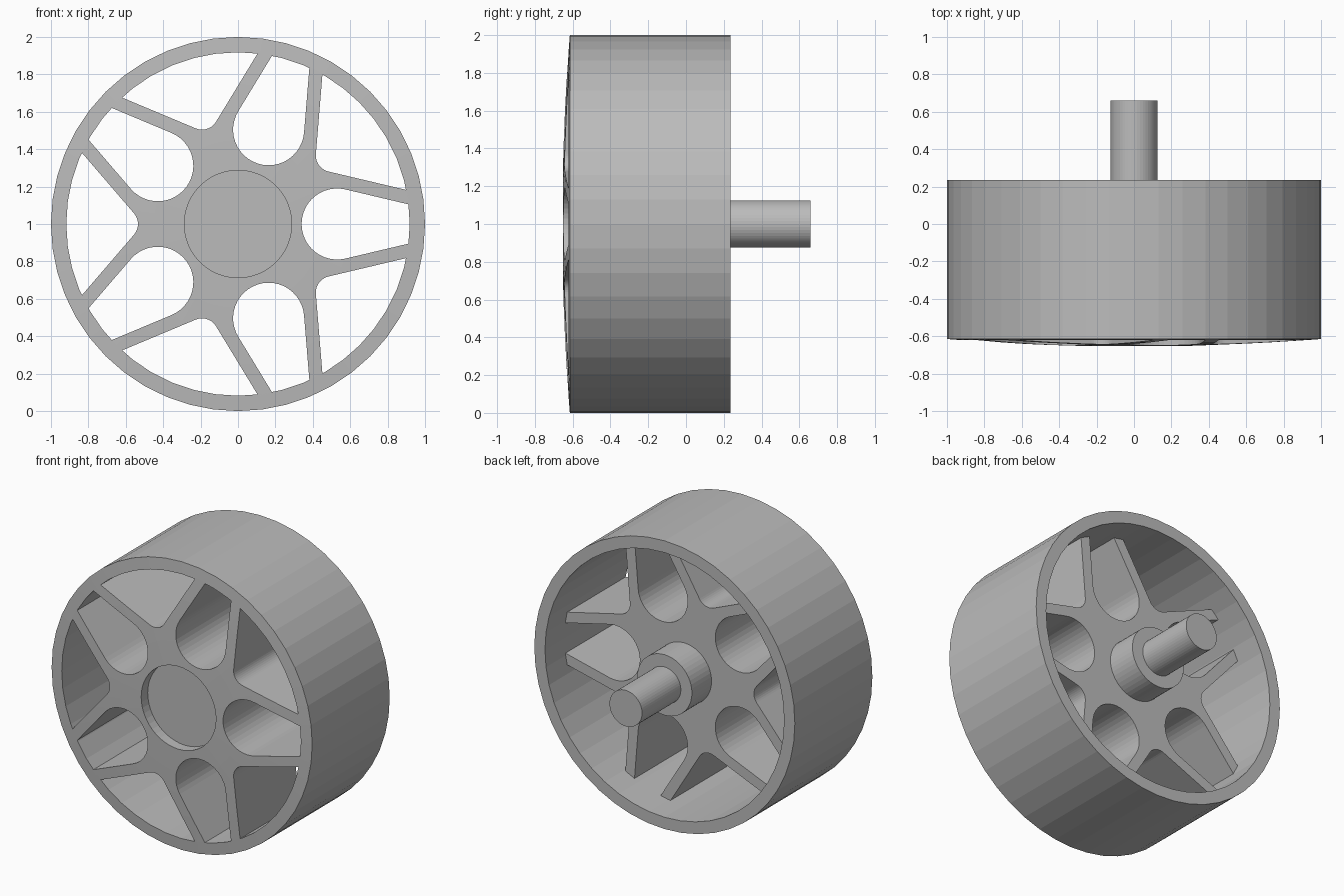
import bpy, bmesh
from math import sin, cos, pi, radians, atan2
from mathutils import Matrix, Vector

if "Cube" in bpy.data.objects:
    bpy.data.objects.remove(bpy.data.objects["Cube"])

SEGMENTS = 48
FRONT, BACK, SPOKE_BACK, SHAFT_END = -0.655, 0.235, 0.02, 0.66
RIM_INNER = 0.918

grey = bpy.data.materials.new("plain grey")
grey.use_nodes = True
grey.diffuse_color = (0.5, 0.5, 0.5, 1)
grey.node_tree.nodes["Principled BSDF"].inputs["Base Color"].default_value = (0.5, 0.5, 0.5, 1)


def dome(r):
    """Depth of the gently bulging front at radius r."""
    return FRONT + 0.04 * r * r


def make_object(name, bm):
    bmesh.ops.recalc_face_normals(bm, faces=bm.faces)
    mesh = bpy.data.meshes.new(name)
    bm.to_mesh(mesh)
    bm.free()
    mesh.materials.append(grey)
    obj = bpy.data.objects.new(name, mesh)
    obj.location.z = 1
    bpy.context.collection.objects.link(obj)
    return obj


def lathe(name, profile, closed=False):
    """Revolve (radius, y) points about the wheel axis."""
    bm = bmesh.new()
    verts = [bm.verts.new((r, y, 0)) for r, y in profile]
    pairs = list(zip(verts, verts[1:]))
    if closed:
        pairs.append((verts[-1], verts[0]))
    edges = [bm.edges.new(p) for p in pairs]
    bmesh.ops.spin(bm, geom=verts + edges, cent=(0, 0, 0), axis=(0, 1, 0),
                   angle=2 * pi, steps=SEGMENTS, use_merge=False)
    bmesh.ops.remove_doubles(bm, verts=bm.verts, dist=1e-4)
    return make_object(name, bm)


def arc(cx, cy, r, start, end, steps):
    return [Vector((cx + r * cos(start + (end - start) * i / steps),
                    cy + r * sin(start + (end - start) * i / steps)))
            for i in range(steps + 1)]


# Rim: an open tube whose front edge follows the dome
lathe("rim", [(1, dome(1)), (1, BACK), (RIM_INNER, BACK), (RIM_INNER, dome(RIM_INNER))], True)

# Collar and axle behind the hub
lathe("hub_collar", [(0, SPOKE_BACK - 0.05), (0.21, SPOKE_BACK - 0.05), (0.21, BACK), (0, BACK)])
lathe("axle", [(0, 0), (0.125, 0), (0.125, SHAFT_END), (0, SHAFT_END)])

# Star outline: five rounded windows, each flanked by two converging spokes
slope = radians(13.3)
half_gap = slope + pi / 5
hole_x, hole_r, fillet_r, apex, reach = 0.53, 0.19, 0.088, 0.507, 1.05


def run_out(point, angle):
    """Continue a spoke edge from a point until it passes under the rim."""
    return point + Vector((cos(angle), sin(angle))) * (reach - point.x) / cos(angle)


hole = arc(hole_x, 0, hole_r, -pi / 2 - slope + 2 * slope, -3 * pi / 2 - slope, 24)
hole = [run_out(hole[0], slope)] + hole + [run_out(hole[-1], -slope)]
fillet = arc(apex + fillet_r / sin(half_gap), 0, fillet_r,
             -pi / 2 - half_gap, -3 * pi / 2 + half_gap, 10)
fillet = [run_out(fillet[0], -half_gap)] + fillet + [run_out(fillet[-1], half_gap)]

outline = []
for k in range(5):
    turn = 2 * pi * k / 5
    for points, angle in ((hole, turn), (fillet, turn + pi / 5)):
        outline += [Matrix.Rotation(angle, 2) @ p for p in points]

bm = bmesh.new()
face = bm.faces.new([bm.verts.new((p.x, -0.8, p.y)) for p in outline])
solid = bmesh.ops.extrude_face_region(bm, geom=[face])
bmesh.ops.translate(bm, vec=(0, 1, 0),
                    verts=[g for g in solid["geom"] if isinstance(g, bmesh.types.BMVert)])
star = make_object("spokes_and_hub", bm)

# Trim the star to a domed disc with a round recess in its middle
radii = [0.287, 0.45, 0.6, 0.75, 0.924]
trim = lathe("trim_disc", [(0, -0.58), (radii[0], -0.58)] + [(r, dome(r)) for r in radii]
             + [(radii[-1], SPOKE_BACK), (0, SPOKE_BACK)])
trim.hide_render = True
cut = star.modifiers.new("trim", 'BOOLEAN')
cut.operation, cut.solver, cut.object = 'INTERSECT', 'EXACT', trim
bpy.context.view_layer.objects.active = star
bpy.ops.object.modifier_apply(modifier=cut.name)
bpy.data.objects.remove(trim)
